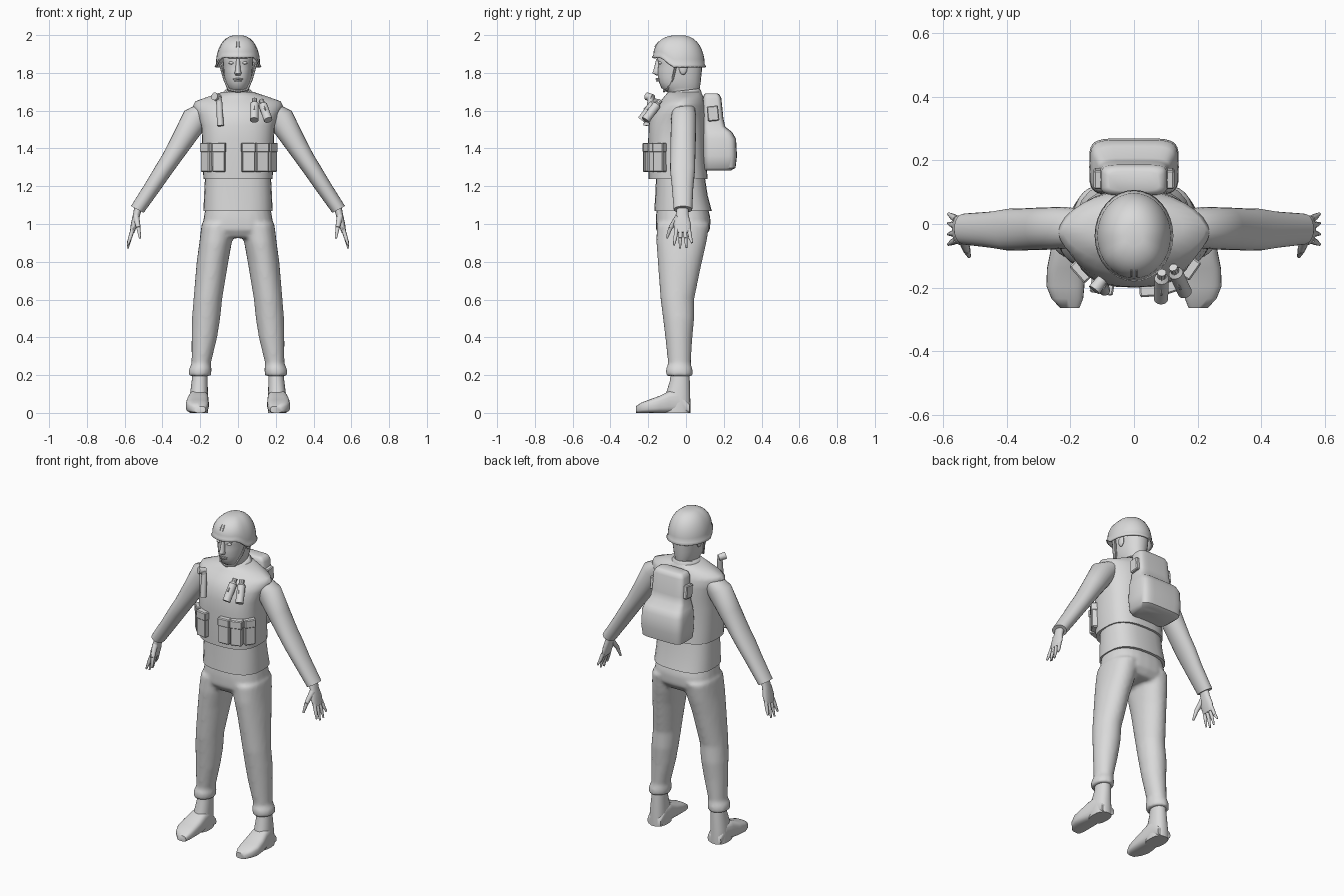
import bpy, bmesh, math
from mathutils import Vector, Matrix

grey = bpy.data.materials.new("plain_grey")
grey.diffuse_color = (0.7, 0.7, 0.7, 1)
X, Y, Z = Vector((1, 0, 0)), Vector((0, 1, 0)), Vector((0, 0, 1))


def finish(name, bm, angle=50):
    bmesh.ops.recalc_face_normals(bm, faces=bm.faces)
    me = bpy.data.meshes.new(name)
    bm.to_mesh(me)
    bm.free()
    me.materials.append(grey)
    ob = bpy.data.objects.new(name, me)
    bpy.context.collection.objects.link(ob)
    bpy.ops.object.select_all(action='DESELECT')
    ob.select_set(True)
    bpy.context.view_layer.objects.active = ob
    bpy.ops.object.shade_smooth_by_angle(angle=math.radians(angle))
    return ob


def loft(bm, rings, u=X, v=Y, n=24):
    """Rings of (centre, half u, half v, roundness exponent), capped."""
    loops = []
    for c, a, b, e in rings:
        loop = []
        for i in range(n):
            t = 2 * math.pi * i / n
            ct, st = math.cos(t), math.sin(t)
            p = (Vector(c) + u * a * math.copysign(abs(ct) ** (2 / e), ct)
                 + v * b * math.copysign(abs(st) ** (2 / e), st))
            loop.append(bm.verts.new(p))
        loops.append(loop)
    for l0, l1 in zip(loops, loops[1:]):
        for i in range(n):
            j = (i + 1) % n
            bm.faces.new((l0[i], l0[j], l1[j], l1[i]))
    bm.faces.new(loops[0])
    bm.faces.new(loops[-1])


def flat(rows, s=1):
    """Horizontal rings from (z, centre x, half x, front y, back y, exponent)."""
    return [((s * cx, (y0 + y1) / 2, z), hx, (y1 - y0) / 2, e)
            for z, cx, hx, y0, y1, e in rows]


def rod(bm, p0, p1, r0, r1, n=12):
    p0, p1 = Vector(p0), Vector(p1)
    d = p1 - p0
    m = Matrix.Translation((p0 + p1) / 2) @ d.to_track_quat('Z', 'Y').to_matrix().to_4x4()
    bmesh.ops.create_cone(bm, cap_ends=True, segments=n, radius1=r0, radius2=r1,
                          depth=d.length, matrix=m)


def box(name, c, size, rz=0, rx=0, bevel=0.005):
    bm = bmesh.new()
    m = (Matrix.Translation(c) @ Matrix.Rotation(math.radians(rz), 4, 'Z')
         @ Matrix.Rotation(math.radians(rx), 4, 'X') @ Matrix.Diagonal((*size, 1)))
    bmesh.ops.create_cube(bm, size=1, matrix=m)
    bmesh.ops.bevel(bm, geom=bm.edges[:], offset=bevel, segments=1, affect='EDGES')
    return finish(name, bm, 30)


# Trousers: hips and both legs fused into one smooth skin
bm = bmesh.new()
loft(bm, flat([(1.09, 0, .172, -.155, .115, 2.5), (1.03, 0, .182, -.16, .13, 2.6),
               (.97, 0, .19, -.16, .128, 2.6), (.925, 0, .16, -.13, .095, 2.4)]))
for s in (1, -1):
    loft(bm, flat([(1.0, .105, .088, -.155, .125, 2.3), (.9, .119, .086, -.157, .108, 2.2),
                   (.8, .135, .084, -.15, .085, 2), (.6, .16, .076, -.135, .043, 2),
                   (.5, .169, .075, -.122, .044, 2), (.4, .178, .068, -.11, .034, 2),
                   (.26, .195, .051, -.095, .026, 2), (.23, .2, .061, -.108, .035, 2),
                   (.195, .203, .06, -.105, .035, 2)], s))
trousers = finish("trousers", bm, 60)
mod = trousers.modifiers.new("fuse", 'REMESH')
mod.mode, mod.voxel_size, mod.use_smooth_shade = 'VOXEL', .011, True
mod = trousers.modifiers.new("relax", 'SMOOTH')
mod.factor, mod.iterations = .5, 6

# Shirt hem below the vest
bm = bmesh.new()
loft(bm, flat([(1.068, 0, .183, -.168, .137, 2.7), (1.15, 0, .18, -.163, .115, 2.7),
               (1.26, 0, .174, -.158, .098, 2.7)]))
finish("shirt_hem", bm)

# Vest with shoulders, narrowing to the neck
bm = bmesh.new()
loft(bm, flat([(1.238, 0, .183, -.198, .115, 2.7), (1.33, 0, .187, -.2, .106, 2.7),
               (1.45, 0, .19, -.2, .104, 2.6), (1.52, 0, .195, -.198, .108, 2.4),
               (1.58, 0, .215, -.185, .11, 2.1), (1.625, 0, .238, -.16, .108, 1.8),
               (1.65, 0, .225, -.135, .1, 1.7), (1.675, 0, .155, -.115, .092, 1.8),
               (1.698, 0, .085, -.095, .08, 2)]), n=32)
finish("vest", bm)

# Shirt collar around the neck, lower at the front
bm = bmesh.new()
loft(bm, [((0, -.012, 1.64), .09, .1, 2), ((0, -.01, 1.695), .082, .09, 2),
          ((0, -.008, 1.708), .07, .08, 2)], v=Vector((0, 1, .12)))
finish("collar", bm)

# Head and neck
bm = bmesh.new()
loft(bm, flat([(1.62, 0, .066, -.08, .072, 2), (1.69, 0, .06, -.085, .07, 2),
               (1.708, 0, .056, -.115, .071, 2), (1.72, 0, .061, -.131, .073, 2.1),
               (1.75, 0, .069, -.143, .078, 2.2), (1.775, 0, .073, -.149, .08, 2.2),
               (1.82, 0, .077, -.15, .085, 2.3), (1.85, 0, .079, -.146, .086, 2.3),
               (1.88, 0, .081, -.155, .086, 2.3), (1.93, 0, .07, -.13, .07, 2)]))
finish("head", bm, 70)
bm = bmesh.new()
loft(bm, flat([(1.786, 0, .012, -.155, -.13, 2), (1.798, 0, .019, -.178, -.13, 1.6),
               (1.815, 0, .014, -.172, -.13, 1.7), (1.875, 0, .009, -.157, -.13, 2)]), n=12)
finish("nose", bm, 60)
bm = bmesh.new()
for z, w, y in ((1.768, .026, -.155), (1.758, .022, -.153)):
    loft(bm, [((-w, y + .014, z), .002, .002, 2), ((0, y, z), .006, .005, 2),
              ((w, y + .014, z), .002, .002, 2)], u=Y, v=Z, n=8)
finish("lips", bm, 60)
for s, side in ((1, "left"), (-1, "right")):
    bm = bmesh.new()
    bmesh.ops.create_uvsphere(bm, u_segments=12, v_segments=8, radius=1, matrix=
        Matrix.Translation((s * .034, -.136, 1.853)) @ Matrix.Diagonal((.016, .01, .008, 1)))
    finish(f"eye_{side}", bm)
    bm = bmesh.new()
    bmesh.ops.create_uvsphere(bm, u_segments=12, v_segments=8, radius=1, matrix=
        Matrix.Translation((s * .081, -.015, 1.825)) @ Matrix.Diagonal((.01, .022, .035, 1)))
    finish(f"ear_{side}", bm)
    bm = bmesh.new()
    path = [(s * .098, -.05, 1.855), (s * .074, -.07, 1.77), (s * .05, -.1, 1.712), (0, -.118, 1.702)]
    for a, b in zip(path, path[1:]):
        rod(bm, a, b, .006, .006, 6)
    finish(f"chin_strap_{side}", bm)

# Helmet: dome with a raised front rim and a flared edge
bm = bmesh.new()
N, rows = 32, []
for k in range(10):
    a = max(k - 1, 0) / 9 * math.pi / 2
    r = math.cos(a) ** .8 * (1.06 if k == 0 else 1)
    row = []
    for i in range(N):
        t = 2 * math.pi * i / N
        x, y = .117 * math.cos(t), math.sin(t)
        f = min(max((-y - .25) / .4, 0), 1)
        zb = 1.845 + .05 * f
        z = zb + (2 - zb) * math.sin(a) - (.012 if k == 0 else 0)
        row.append(bm.verts.new((x * r, -.037 + .136 * y * r, z)))
    rows.append(row)
for r0, r1 in zip(rows, rows[1:]):
    for i in range(N):
        j = (i + 1) % N
        bm.faces.new((r0[i], r0[j], r1[j], r1[i]))
bm.faces.new(rows[-1])
helmet = finish("helmet", bm)
mod = helmet.modifiers.new("thickness", 'SOLIDIFY')
mod.thickness, mod.offset = .01, -1
for x in (-.009, .009):
    box("helmet_bracket", (x, -.153, 1.95), (.005, .01, .035), rx=-38, bevel=.001)

# Arms, hands and boots
U = Vector((.88, 0, .47))
for s, side in ((1, "left"), (-1, "right")):
    u = Vector((s * U.x, 0, U.z))
    bm = bmesh.new()
    loft(bm, [((s * x, y, z), a, b, 2.1) for x, y, z, a, b in (
        (.17, -.012, 1.61, .05, .06), (.22, -.012, 1.565, .073, .066),
        (.29, -.015, 1.45, .06, .067), (.355, -.017, 1.345, .05, .066),
        (.395, -.018, 1.285, .047, .066), (.45, -.018, 1.2, .043, .057),
        (.533, -.016, 1.077, .038, .049))], u=u)
    finish(f"sleeve_{side}", bm)
    bm = bmesh.new()
    h = Vector((s * .97, 0, .2))
    loft(bm, [((s * x, y, z), a, b, 2.2) for x, y, z, a, b in (
        (.525, -.018, 1.1, .022, .03), (.537, -.02, 1.05, .019, .033),
        (.549, -.02, 1.0, .018, .046), (.561, -.017, .955, .012, .043))], u=h, n=16)
    for y0, y1, z1 in ((-.05, -.064, .888), (-.028, -.032, .87), (-.006, .002, .874), (.015, .032, .9)):
        mid = (s * .572, (y0 + y1) / 2, .925)
        rod(bm, (s * .558, y0, .97), mid, .0115, .01, 8)
        rod(bm, mid, (s * .584, y1, z1), .01, .005, 8)
    rod(bm, (s * .54, -.04, 1.04), (s * .527, -.082, .98), .018, .012, 8)
    rod(bm, (s * .527, -.082, .98), (s * .519, -.102, .925), .012, .006, 8)
    finish(f"hand_{side}", bm)
    bm = bmesh.new()
    loft(bm, flat([(.24, .2, .04, -.078, .015, 2), (.17, .203, .042, -.085, .02, 2.1),
                   (.09, .207, .048, -.11, .022, 2.3), (.04, .208, .05, -.12, .024, 2.5),
                   (.0, .208, .05, -.12, .024, 2.5)], s))
    loft(bm, [((s * x, y, h / 2), a, h / 2, 3.2) for x, y, h, a in (
        (.206, .018, .05, .045), (.207, -.04, .125, .05), (.21, -.09, .115, .054),
        (.214, -.14, .09, .06), (.216, -.195, .07, .06), (.21, -.235, .055, .05),
        (.202, -.265, .035, .03))], v=Z)
    finish(f"boot_{side}", bm, 55)

# Backpack: wide lower bag, narrower top, side pockets
bm = bmesh.new()
loft(bm, flat([(1.282, 0, .115, .1, .235, 5), (1.297, 0, .135, .095, .262, 5),
               (1.36, 0, .141, .09, .27, 5), (1.45, 0, .138, .09, .265, 5),
               (1.485, 0, .128, .09, .245, 5), (1.515, 0, .114, .09, .208, 5),
               (1.56, 0, .108, .09, .198, 5), (1.665, 0, .104, .09, .187, 5),
               (1.685, 0, .094, .095, .178, 5), (1.692, 0, .08, .105, .165, 5)]), n=32)
finish("backpack", bm)
for s in (1, -1):
    box("backpack_side_pocket", (s * .114, .143, 1.585), (.026, .06, .08), rx=6)

# Ammunition pouches on the front of the vest
for x, y, w, rz in ((-.1, -.197, .068, -10), (-.163, -.145, .066, -48), (.055, -.205, .07, 4),
                    (.125, -.19, .068, 18), (.174, -.138, .062, 55)):
    box("ammo_pouch", (x, y, 1.352), (w, .04, .155), rz)
    box("pouch_flap", (x, y, 1.405), (w + .006, .047, .05), rz)

# Two canisters clipped on one side of the chest
for p0, p1 in (((.085, -.235, 1.55), (.087, -.172, 1.635)), ((.16, -.215, 1.55), (.132, -.155, 1.63))):
    bm = bmesh.new()
    p0, p1 = Vector(p0), Vector(p1)
    d = (p1 - p0).normalized()
    rod(bm, p0, p1, .023, .023, 14)
    rod(bm, p1, p1 + d * .012, .023, .013, 14)
    rod(bm, p1 + d * .01, p1 + d * .032, .014, .014, 10)
    rod(bm, p1 + d * .025 + Vector((0, -.012, 0)), p1 - d * .05 + Vector((0, -.022, .012)), .004, .004, 6)
    finish("canister", bm, 35)

# Bent-head torch on the other side
bm = bmesh.new()
rod(bm, (-.093, -.208, 1.52), (-.1, -.187, 1.655), .018, .016, 14)
rod(bm, (-.1, -.187, 1.645), (-.106, -.19, 1.672), .016, .018, 14)
rod(bm, (-.1, -.175, 1.668), (-.125, -.208, 1.676), .018, .021, 14)
finish("torch", bm, 35)
